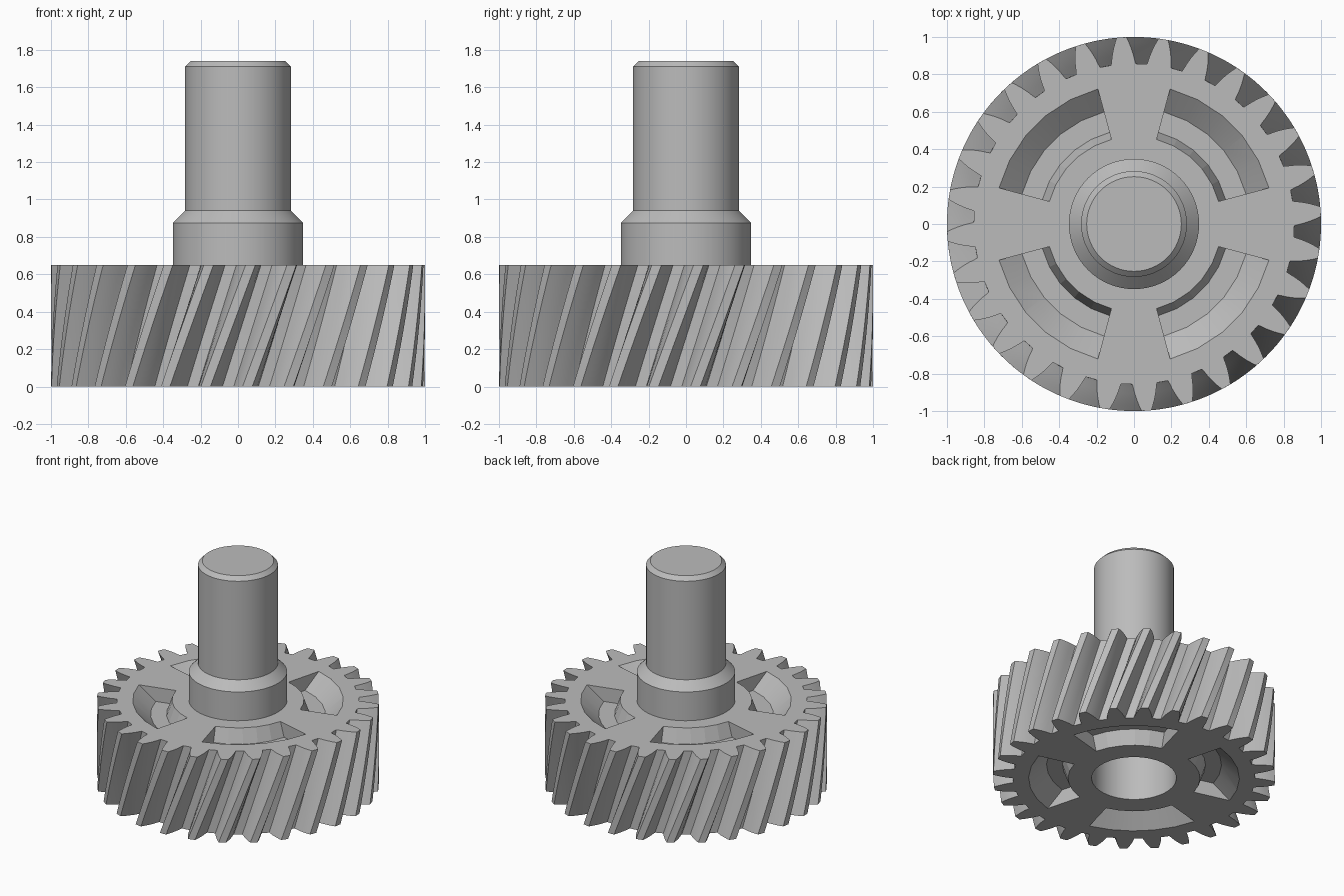
import bpy, bmesh
from math import pi, sin, cos, radians

cube = bpy.data.objects.get("Cube")
if cube:
    bpy.data.objects.remove(cube, do_unlink=True)

TEETH = 28
PITCH = 2 * pi / TEETH
HEIGHT = 0.65
TWIST = radians(13.8)
GAP_ANGLE = radians(87.4)      # centre of one tooth gap on the top face
LAYERS = 12

steel = bpy.data.materials.new("grey steel")
steel.use_nodes = True
GREY = (0.5, 0.5, 0.5, 1)
steel.diffuse_color = GREY
steel.node_tree.nodes["Principled BSDF"].inputs["Base Color"].default_value = GREY


def make_object(name, bm):
    bmesh.ops.recalc_face_normals(bm, faces=bm.faces)
    mesh = bpy.data.meshes.new(name)
    bm.to_mesh(mesh)
    bm.free()
    mesh.materials.append(steel)
    obj = bpy.data.objects.new(name, mesh)
    bpy.context.collection.objects.link(obj)
    return obj


def activate(obj):
    bpy.ops.object.select_all(action='DESELECT')
    obj.select_set(True)
    bpy.context.view_layer.objects.active = obj


def loft(bm, rings):
    """Skin closed rings of points and cap both ends."""
    loops = [[bm.verts.new(p) for p in ring] for ring in rings]
    for a, b in zip(loops, loops[1:]):
        for i in range(len(a)):
            j = (i + 1) % len(a)
            bm.faces.new((a[i], a[j], b[j], b[i]))
    bm.faces.new(loops[0][::-1])
    bm.faces.new(loops[-1])


def lathe(name, profile, sides=64):
    bm = bmesh.new()
    loft(bm, [[(r * cos(2 * pi * i / sides), r * sin(2 * pi * i / sides), z)
               for i in range(sides)] for r, z in profile])
    return make_object(name, bm)


# Helical gear: (radius, half width) of one tooth from root to tip
flank = [(0.857, 0.066), (0.875, 0.062), (0.905, 0.057),
         (0.94, 0.048), (0.97, 0.038), (1.0, 0.026)]
outline = []
for t in range(TEETH):
    centre = GAP_ANGLE + (t + 0.5) * PITCH
    outline += [(r, centre - w / r) for r, w in flank]
    outline += [(r, centre + w / r) for r, w in reversed(flank)]
bm = bmesh.new()
rings = []
for k in range(LAYERS + 1):
    f = k / LAYERS
    turn = TWIST * (f - 1)
    rings.append([(r * cos(a + turn), r * sin(a + turn), HEIGHT * f) for r, a in outline])
loft(bm, rings)
gear = make_object("helical_gear", bm)

# Cutters: drafted sector pockets on both faces
DEPTH, OVER, SEGMENTS = 0.11, 0.05, 5
bm = bmesh.new()


def sector(inner, outer, z, start):
    angles = [start + radians(60) * i / SEGMENTS for i in range(SEGMENTS + 1)]
    return ([(outer * cos(a), outer * sin(a), z) for a in angles] +
            [(inner * cos(a), inner * sin(a), z) for a in reversed(angles)])


for quarter in range(4):
    start = radians(15 + 90 * quarter)
    for face_z, up in ((HEIGHT, 1), (0, -1)):
        grow = OVER / DEPTH
        loft(bm, [sector(0.507, 0.62, face_z - up * DEPTH, start),
                  sector(0.468 - 0.039 * grow, 0.747 + 0.127 * grow,
                         face_z + up * OVER, start)])
pockets = make_object("pocket_cutter", bm)

# Cutter: central bore
bore = lathe("bore_cutter", [(0.3, -0.1), (0.3, HEIGHT + 0.1)])

for cutter in (pockets, bore):
    cutter.hide_render = True
    mod = gear.modifiers.new("cut", 'BOOLEAN')
    mod.operation = 'DIFFERENCE'
    mod.solver = 'EXACT'
    mod.object = cutter
    activate(gear)
    bpy.ops.object.modifier_apply(modifier=mod.name)
    bpy.data.objects.remove(cutter, do_unlink=True)

# Stepped shaft with chamfered shoulder and end
shaft = lathe("stepped_shaft", [(0.348, 0.55), (0.348, 0.875), (0.283, 0.94),
                                (0.283, 1.71), (0.253, 1.74)])

for obj in (gear, shaft):
    activate(obj)
    bpy.ops.object.shade_smooth_by_angle(angle=radians(9))
